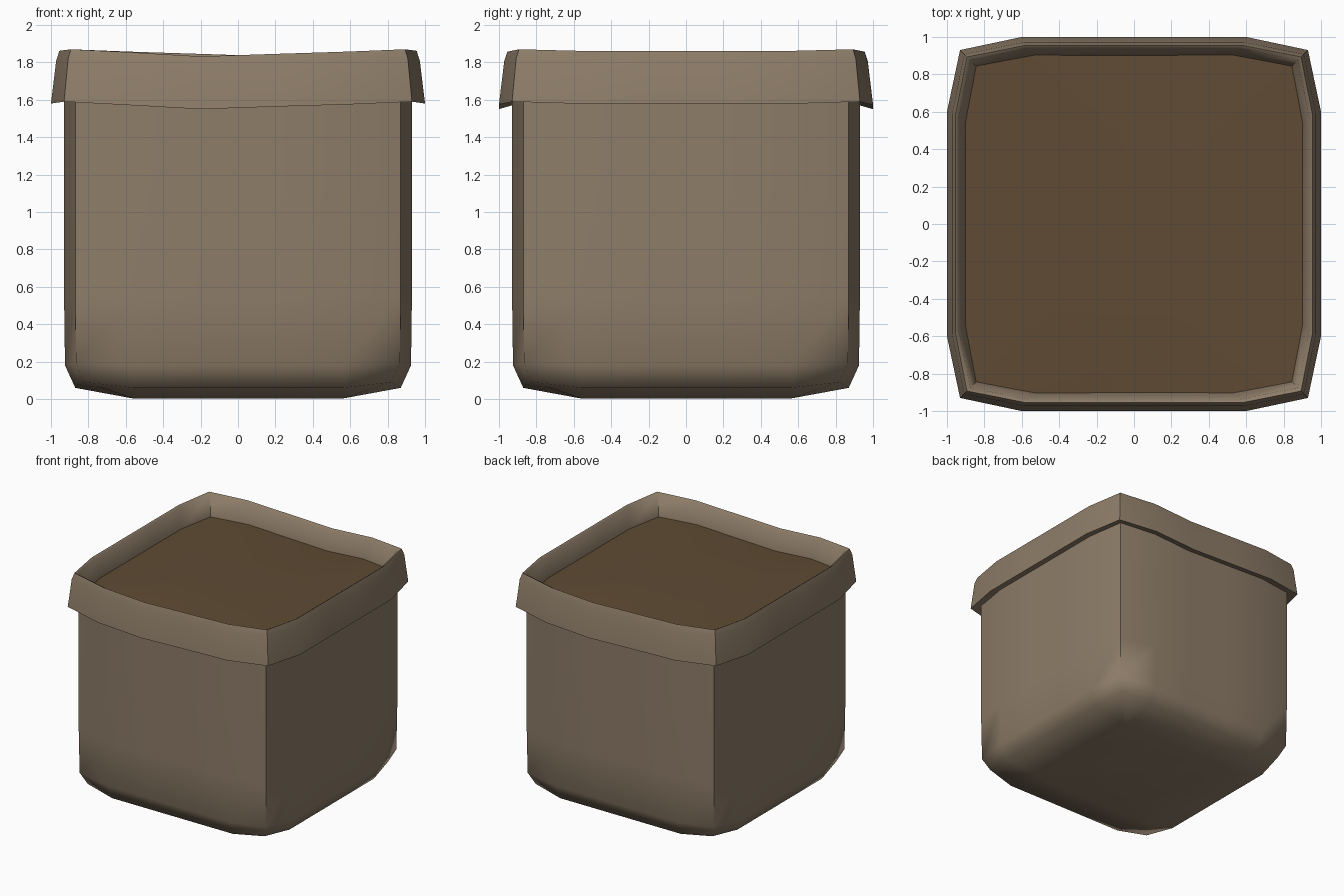
import bpy, bmesh

if "Cube" in bpy.data.objects:
    bpy.data.objects.remove(bpy.data.objects["Cube"])


def material(name, rgb):
    m = bpy.data.materials.new(name)
    m.diffuse_color = (*rgb, 1)
    m.use_nodes = True
    m.node_tree.nodes["Principled BSDF"].inputs["Base Color"].default_value = m.diffuse_color
    return m


CLAY = material("clay brown", (0.27, 0.205, 0.14))
SOIL = material("dark soil", (0.115, 0.07, 0.034))


def ring(bm, side, corner, span, z, corner_z=None, dip=0.0):
    """Bulging square loop; the front and back edges sag by dip, off centre."""
    if corner_z is None:
        corner_z = z
    verts = []
    for k in range(4):
        sag = dip if k % 2 == 0 else 0.0
        pts = [(-span, -side, z - sag * 0.25), (-0.2, -side, z - sag),
               (0.2, -side, z - sag * 0.55), (span, -side, z - sag * 0.15),
               (corner, -corner, corner_z)]
        for x, y, h in pts:
            for _ in range(k):
                x, y = -y, x
            verts.append(bm.verts.new((x, y, h)))
    return verts


def bridge(bm, a, b):
    n = len(a)
    for i in range(n):
        j = (i + 1) % n
        bm.faces.new((a[i], a[j], b[j], b[i]))


def finish(bm, name, mat, angle):
    bmesh.ops.recalc_face_normals(bm, faces=bm.faces)
    me = bpy.data.meshes.new(name)
    bm.to_mesh(me)
    bm.free()
    ob = bpy.data.objects.new(name, me)
    bpy.context.collection.objects.link(ob)
    me.materials.append(mat)
    bpy.ops.object.select_all(action='DESELECT')
    ob.select_set(True)
    bpy.context.view_layer.objects.active = ob
    bpy.ops.object.shade_smooth_by_angle(angle=angle)
    return ob


# Pot: rounded base, straight walls, flared cuff and inner lip in one skin
profile = [
    # side, corner, span, z, corner z, dip
    (0.56, 0.56, 0.54, 0.003, 0.003, 0),
    (0.87, 0.82, 0.56, 0.06, 0.09, 0),
    (0.925, 0.865, 0.56, 0.18, 0.19, 0),
    (0.93, 0.87, 0.56, 0.55, 0.55, 0),
    (0.93, 0.87, 0.56, 1.20, 1.20, 0),
    (0.93, 0.87, 0.56, 1.60, 1.61, 0.03),
    (1.00, 0.93, 0.60, 1.58, 1.59, 0.03),
    (0.972, 0.908, 0.59, 1.81, 1.82, 0.03),
    (0.955, 0.893, 0.58, 1.862, 1.87, 0.03),
    (0.937, 0.875, 0.57, 1.85, 1.858, 0.03),
    (0.90, 0.842, 0.54, 1.68, 1.68, 0.03),
    (0.89, 0.83, 0.53, 1.58, 1.58, 0.03),
]
bm = bmesh.new()
rings = [ring(bm, *p) for p in profile]
for a, b in zip(rings, rings[1:]):
    bridge(bm, a, b)
bm.faces.new(rings[0])
finish(bm, "pot", CLAY, 1.05)

# Soil: slightly mounded fill just below the lip
bm = bmesh.new()
outer = ring(bm, 0.903, 0.845, 0.53, 1.69, 1.69, 0.03)
inner = ring(bm, 0.50, 0.46, 0.35, 1.695, 1.695, 0.01)
bridge(bm, outer, inner)
bm.faces.new(inner)
finish(bm, "soil", SOIL, 1.0)
